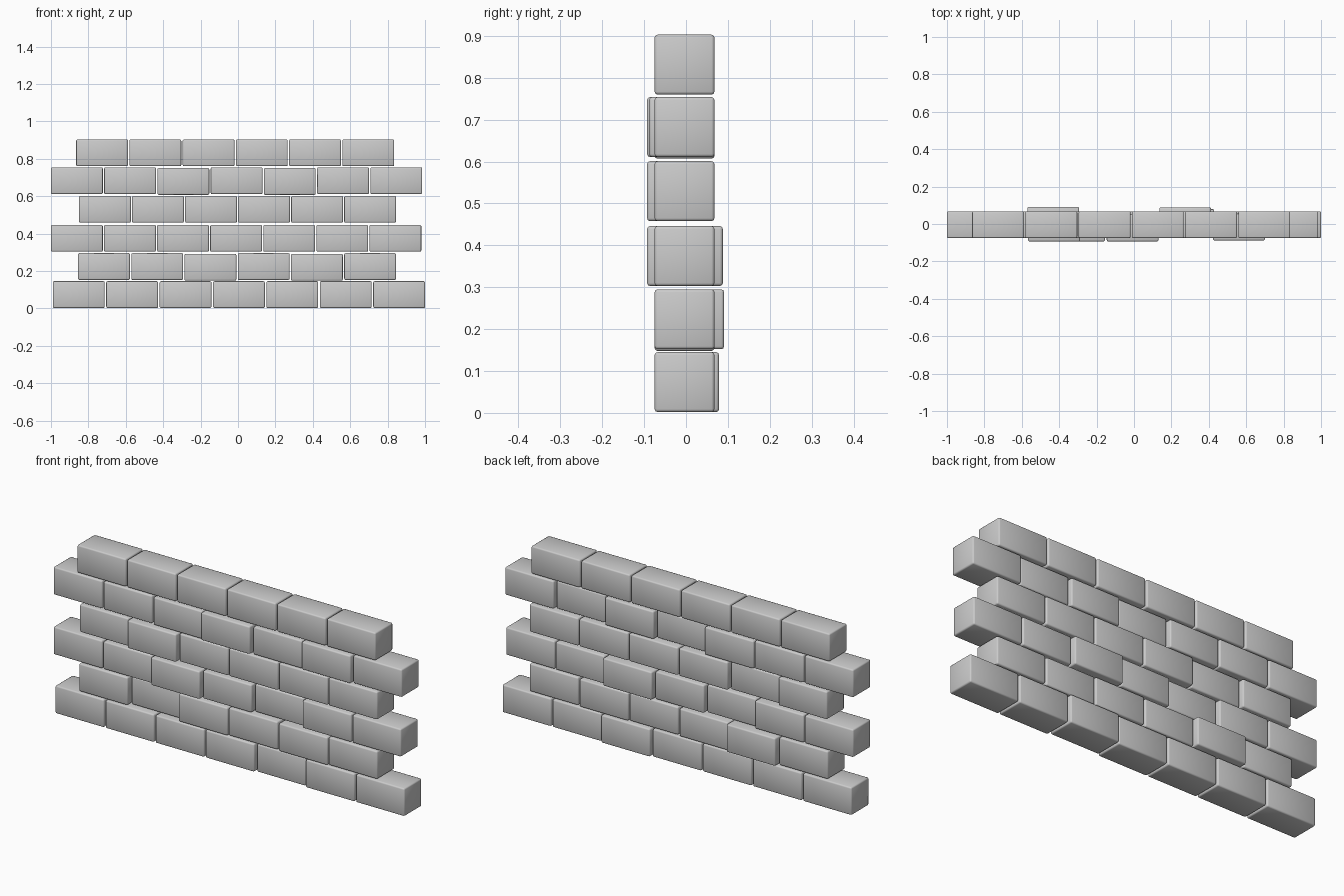
import bpy

default = bpy.data.objects.get("Cube")
if default:
    bpy.data.objects.remove(default)

BRICK = (0.277, 0.143, 0.143)
FRONT_Y = -0.075

# Each course: left end, right end, brick count, underside height
COURSES = [
    (-0.99, 1.00, 7, 0.002),
    (-0.855, 0.845, 6, 0.152),
    (-1.00, 0.98, 7, 0.303),
    (-0.85, 0.845, 6, 0.458),
    (-1.00, 0.985, 7, 0.611),
    (-0.865, 0.835, 6, 0.760),
]

# Bricks pushed out of the wall face: (course, index) -> y shift
PUSHED = {
    (0, 4): 0.011, (1, 1): 0.023, (2, 4): 0.020,
    (2, 2): -0.018, (3, 1): -0.018, (4, 3): -0.018, (4, 5): -0.013,
}

# Bricks that sit slightly low in their course
SETTLED = {(1, 2), (1, 4), (4, 2), (4, 4)}


def add_brick(name, x, y, z):
    bpy.ops.mesh.primitive_cube_add(size=1, location=(x, y, z))
    brick = bpy.context.object
    brick.name = name
    brick.scale = BRICK
    bpy.ops.object.transform_apply(location=False, rotation=False, scale=True)
    # Worn, softly rounded edges
    bevel = brick.modifiers.new("rounded_edges", "BEVEL")
    bevel.width = 0.007
    bevel.segments = 2
    bpy.ops.object.shade_smooth()


# Running bond courses
for row, (left, right, count, base) in enumerate(COURSES):
    pitch = (right - left - BRICK[0]) / (count - 1)
    for i in range(count):
        drop = 0.004 if (row, i) in SETTLED else 0
        add_brick(
            f"brick_course_{row + 1}_{i + 1}",
            left + BRICK[0] / 2 + i * pitch,
            FRONT_Y + BRICK[1] / 2 + PUSHED.get((row, i), 0),
            base + BRICK[2] / 2 - drop,
        )
